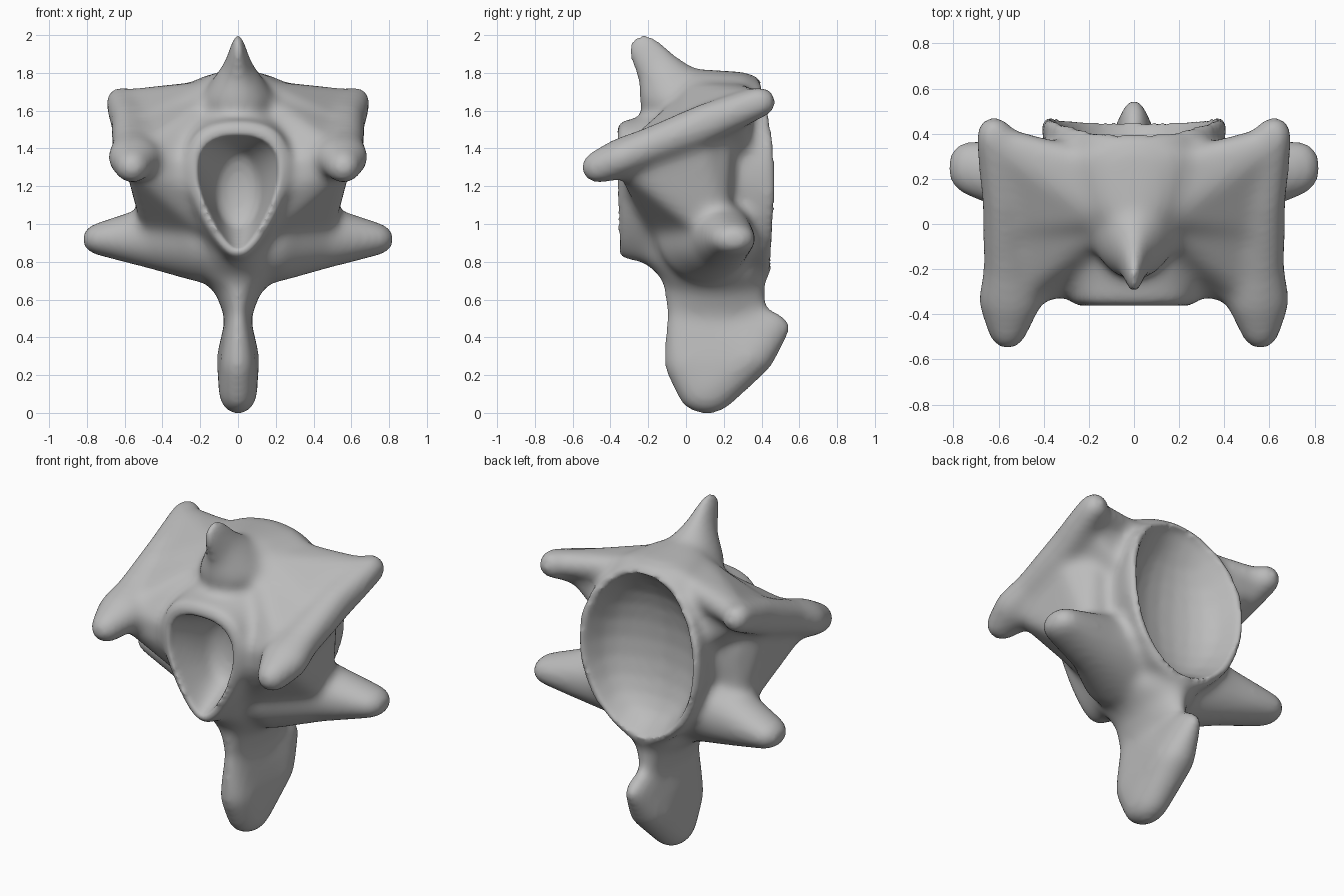
import bpy, bmesh, math
from mathutils import Vector

if "Cube" in bpy.data.objects:
    bpy.data.objects.remove(bpy.data.objects["Cube"])

bone = bpy.data.materials.new("bone_grey")
bone.use_nodes = True
bone.diffuse_color = (0.5, 0.5, 0.5, 1)
bone.node_tree.nodes["Principled BSDF"].inputs["Base Color"].default_value = (0.5, 0.5, 0.5, 1)


def hull(bm, points):
    """Add one closed convex hull around the points."""
    part = bmesh.new()
    for p in points:
        part.verts.new(p)
    found = bmesh.ops.convex_hull(part, input=part.verts)
    loose = {g for g in found["geom_interior"] + found["geom_unused"] if isinstance(g, bmesh.types.BMVert)}
    bmesh.ops.delete(part, geom=list(loose), context="VERTS")
    bmesh.ops.recalc_face_normals(part, faces=part.faces)
    mesh = bpy.data.meshes.new("hull_part")
    part.to_mesh(mesh)
    part.free()
    bm.from_mesh(mesh)
    bpy.data.meshes.remove(mesh)


def blob(x, y, z, rx, ry, rz):
    """Points of an ellipsoid."""
    pts = [Vector((x, y, z + rz)), Vector((x, y, z - rz))]
    for i in range(1, 12):
        a = math.pi * i / 12
        for j in range(20):
            b = math.tau * j / 20
            pts.append(Vector((x + rx * math.sin(a) * math.cos(b),
                               y + ry * math.sin(a) * math.sin(b), z + rz * math.cos(a))))
    return pts


def limb(bm, *sections, sides=(1, -1)):
    """Chain of hulls through ellipsoids, optionally on both sides."""
    for s in sides:
        balls = [blob(s * c[0], *c[1:]) for c in sections]
        for a, b in zip(balls, balls[1:]):
            hull(bm, a + b)


def web(bm, r, *centres):
    """Plate on each side: one hull around equal balls."""
    for s in (1, -1):
        hull(bm, [p for x, y, z in centres for p in blob(s * x, y, z, r, r, r)])


def ring(y, z, rx, rz, taper=0.0, bend=0.0, square=1.0):
    """Egg outline facing y: narrower below by taper, ends bent forward, top squared."""
    pts = []
    for i in range(40):
        a = math.tau * i / 40
        c, s = math.cos(a), math.sin(a)
        wide = math.copysign(abs(c) ** (square if s > 0 else 1), c)
        pts.append(Vector((rx * wide * (1 + taper * s),
                           y - bend * s * s * (1 if s > 0 else 0.3), z + rz * s)))
    return pts


def new_object(name, bm):
    mesh = bpy.data.meshes.new(name)
    bm.to_mesh(mesh)
    bm.free()
    ob = bpy.data.objects.new(name, mesh)
    bpy.context.collection.objects.link(ob)
    mesh.materials.append(bone)
    return ob


bm = bmesh.new()

# Central body from front rim to rear rim
rings = [ring(-0.365, 1.18, 0.25, 0.36, 0.4, 0, 0.75), ring(-0.27, 1.18, 0.27, 0.38, 0.4, 0, 0.85),
         ring(0.1, 1.2, 0.35, 0.48, 0.2), ring(0.475, 1.26, 0.42, 0.53, 0.05, 0.09)]
for a, b in zip(rings, rings[1:]):
    hull(bm, a + b)

# Upper spine blade
limb(bm, (0, -0.22, 1.92, 0.035, 0.1, 0.1), (0, -0.12, 1.78, 0.09, 0.13, 0.13),
     (0, 0, 1.65, 0.2, 0.25, 0.12), sides=(1,))
limb(bm, (0, 0.08, 1.72, 0.2, 0.12, 0.1), (0, 0.3, 1.72, 0.27, 0.08, 0.085), sides=(1,))

# Upper wings: outer ridge from rear tip to front knob
limb(bm, (0.62, 0.39, 1.645, 0.085, 0.095, 0.085), (0.58, 0.1, 1.53, 0.095, 0.1, 0.11),
     (0.56, -0.2, 1.41, 0.11, 0.1, 0.1), (0.55, -0.34, 1.35, 0.145, 0.1, 0.11),
     (0.56, -0.47, 1.3, 0.09, 0.09, 0.09))
# Webs joining the wings to the body
web(bm, 0.075, (0.6, 0.36, 1.64), (0.57, 0, 1.48), (0.15, 0.05, 1.68), (0.28, 0.28, 1.67))
web(bm, 0.075, (0.57, 0, 1.48), (0.52, -0.3, 1.35), (0.15, 0, 1.62), (0.24, -0.23, 1.3))
# Thick roots under the rear of the wings
web(bm, 0.06, (0.57, 0.28, 1.6), (0.53, 0.05, 1.45), (0.3, 0.3, 1.62), (0.34, 0.28, 1.4), (0.3, 0.1, 1.4))
# Flanks below the wings, running back to the side processes
web(bm, 0.07, (0.54, 0.06, 1.46), (0.53, -0.3, 1.31), (0.46, -0.14, 1.19), (0.45, 0.06, 1.02),
    (0.45, 0.16, 1.02), (0.45, 0.18, 1.35), (0.25, -0.24, 1.2), (0.2, -0.15, 1.02), (0.2, 0.2, 1.02))

# Lower side processes
limb(bm, (0.2, 0.1, 0.95, 0.15, 0.26, 0.26), (0.46, 0.19, 0.93, 0.09, 0.17, 0.17),
     (0.74, 0.25, 0.92, 0.09, 0.125, 0.085))

# Lower keel and its root
limb(bm, (0, -0.08, 0.88, 0.16, 0.2, 0.12), (0, 0.14, 0.75, 0.22, 0.29, 0.1),
     (0, 0.15, 0.67, 0.13, 0.27, 0.08), (0, 0.16, 0.52, 0.065, 0.27, 0.1), sides=(1,))
for lower in (False, True):
    top = blob(0, 0.02, 0.5, 0.06, 0.13, 0.12) + blob(0, 0.42, 0.45, 0.07, 0.14, 0.1)
    mid = blob(0, 0.01, 0.26, 0.095, 0.13, 0.12) + blob(0, 0.34, 0.29, 0.115, 0.13, 0.1)
    end = blob(0, 0.11, 0.11, 0.105, 0.16, 0.12)
    hull(bm, mid + (end if lower else top))

vertebra = new_object("vertebra", bm)

# Cutter for the front opening
bm = bmesh.new()
hull(bm, ring(-0.5, 1.165, 0.19, 0.3, 0.45, 0, 0.75) + ring(-0.34, 1.165, 0.19, 0.3, 0.45, 0, 0.75)
     + blob(0, -0.15, 1.18, 0.13, 0.09, 0.21))
front_cutter = new_object("front_opening_cutter", bm)

# Cutter for the rear cup
bm = bmesh.new()
hull(bm, ring(0.65, 1.26, 0.37, 0.48, 0.05) + ring(0.47, 1.26, 0.37, 0.48, 0.05, 0.1)
     + blob(0, 0.4, 1.26, 0.33, 0.19, 0.44))
rear_cutter = new_object("rear_cup_cutter", bm)


def remesh(size):
    m = vertebra.modifiers.new("fuse", "REMESH")
    m.mode, m.voxel_size, m.use_smooth_shade = "VOXEL", size, True


def soften(times):
    m = vertebra.modifiers.new("soften", "SMOOTH")
    m.factor, m.iterations = 0.5, times


# Fuse, blend, hollow out and round the rims
remesh(0.022)
soften(16)
for cutter in (front_cutter, rear_cutter):
    m = vertebra.modifiers.new("hollow", "BOOLEAN")
    m.operation, m.object, m.solver = "DIFFERENCE", cutter, "EXACT"
    cutter.hide_render = True
    cutter.hide_set(True)
remesh(0.018)
soften(8)
for p in vertebra.data.polygons:
    p.use_smooth = True
